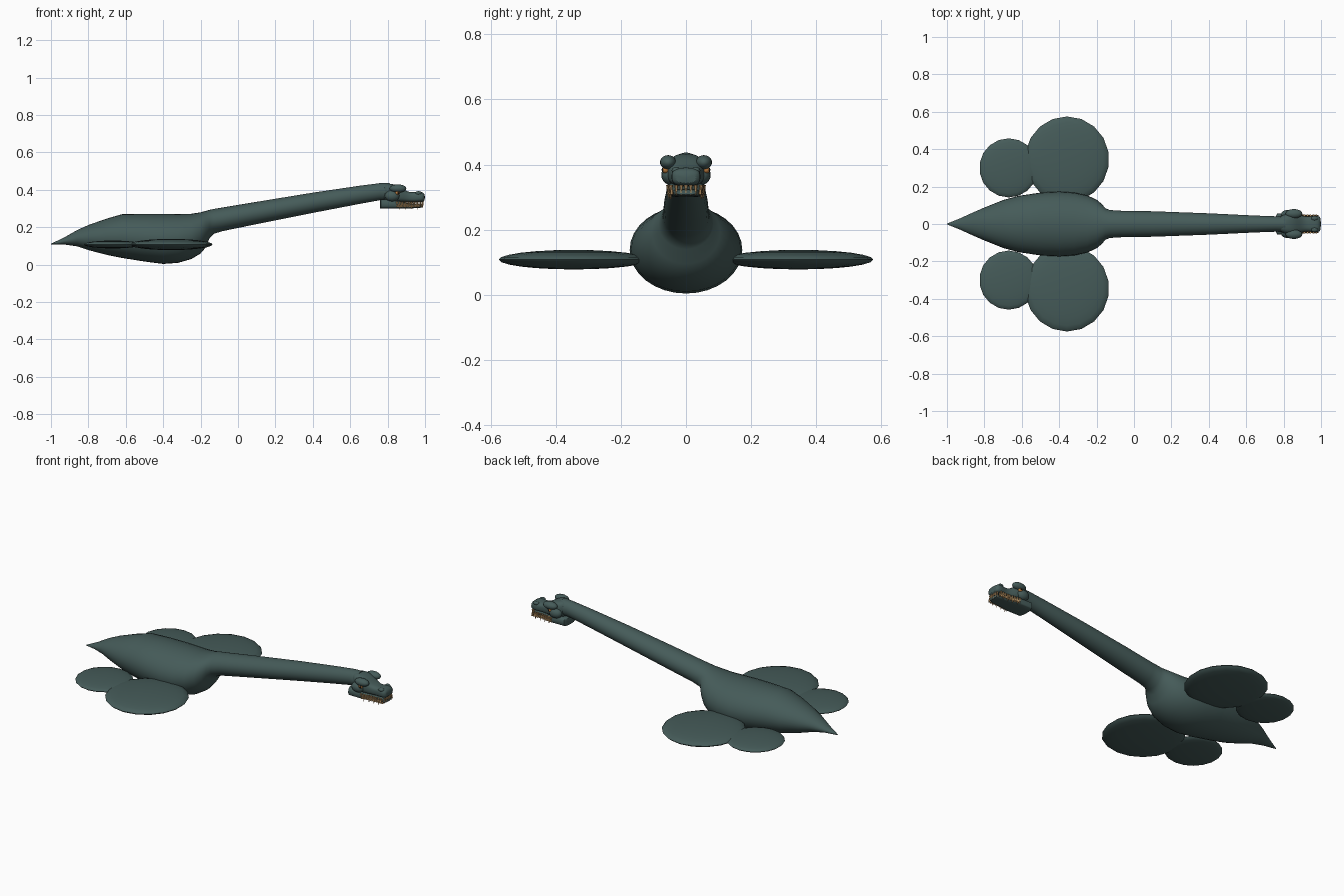
import bpy
import bmesh
from math import sin, cos, pi, copysign, radians

cube = bpy.data.objects.get("Cube")
if cube:
    bpy.data.objects.remove(cube, do_unlink=True)


def material(name, rgb):
    m = bpy.data.materials.new(name)
    m.use_nodes = True
    m.diffuse_color = (*rgb, 1)
    m.node_tree.nodes["Principled BSDF"].inputs["Base Color"].default_value = (*rgb, 1)
    return m


SKIN = material("dark teal skin", (0.06, 0.105, 0.1))
TOOTH = material("tan tooth", (0.55, 0.33, 0.14))
EYE = material("amber eye", (0.5, 0.2, 0.05))
PUPIL = material("black pupil", (0.01, 0.01, 0.01))


def finish(name, bm, mat, angle=50):
    bmesh.ops.recalc_face_normals(bm, faces=bm.faces)
    mesh = bpy.data.meshes.new(name)
    bm.to_mesh(mesh)
    bm.free()
    ob = bpy.data.objects.new(name, mesh)
    bpy.context.collection.objects.link(ob)
    mesh.materials.append(mat)
    bpy.ops.object.select_all(action='DESELECT')
    ob.select_set(True)
    bpy.context.view_layer.objects.active = ob
    bpy.ops.object.shade_smooth_by_angle(angle=radians(angle))
    return ob


def loft(name, sections, power=1.0, sides=32, smooth=0):
    """Skin rings along x; each section is x, bottom z, top z, half width."""
    bm = bmesh.new()
    rings = []
    for x, low, high, half in sections:
        ring = []
        for i in range(sides):
            a = 2 * pi * i / sides
            c, s = cos(a), sin(a)
            y = copysign(abs(c) ** power, c) * half
            z = (low + high) / 2 + copysign(abs(s) ** power, s) * (high - low) / 2
            ring.append(bm.verts.new((x, y, z)))
        rings.append(ring)
    for a, b in zip(rings, rings[1:]):
        for i in range(sides):
            j = (i + 1) % sides
            bm.faces.new((a[i], a[j], b[j], b[i]))
    bm.faces.new(rings[0])
    bm.faces.new(rings[-1])
    ob = finish(name, bm, SKIN)
    if smooth:
        ob.modifiers.new("rounding", 'SUBSURF').levels = smooth
        ob.modifiers["rounding"].render_levels = smooth
    return ob


def ellipsoid(name, centre, radii, mat, segments=16, rings=10):
    bm = bmesh.new()
    bmesh.ops.create_uvsphere(bm, u_segments=segments, v_segments=rings, radius=1)
    bmesh.ops.scale(bm, vec=radii, verts=bm.verts)
    bmesh.ops.translate(bm, vec=centre, verts=bm.verts)
    return finish(name, bm, mat, 80)


# Body tapering to a pointed tail, running into the long neck
loft("body_and_neck", [
    (-1.0, .109, .112, .002), (-.93, .108, .145, .03), (-.86, .098, .185, .062),
    (-.8, .078, .212, .088), (-.7, .052, .247, .128), (-.62, .036, .27, .15),
    (-.5, .017, .272, .168), (-.4, .004, .272, .173), (-.32, .01, .271, .168),
    (-.25, .03, .272, .153), (-.2, .06, .28, .13), (-.17, .095, .288, .105),
    (-.153, .14, .293, .084), (-.13, .165, .298, .075), (-.08, .18, .306, .071),
    (.1, .217, .336, .068), (.4, .277, .385, .057), (.65, .325, .422, .045),
    (.76, .345, .436, .041), (.81, .345, .437, .043)])

# Skull with a waist behind the wider nose
loft("skull", [
    (.77, .35, .43, .036), (.8, .335, .436, .05), (.84, .333, .43, .06),
    (.87, .333, .415, .056), (.9, .333, .393, .044), (.93, .333, .386, .038),
    (.96, .333, .392, .045), (.985, .335, .39, .045), (1.0, .342, .376, .036)],
    power=.7, sides=24, smooth=1)

# Lower jaw
loft("lower_jaw", [
    (.758, .302, .348, .04), (.765, .3, .35, .056), (.85, .3, .345, .056),
    (.92, .301, .325, .042), (.97, .303, .325, .04), (.99, .308, .323, .03)],
    power=.5, sides=24)

for side, label in ((1, "left"), (-1, "right")):
    # Flippers
    ellipsoid(label + "_front_flipper", (-.358, side * .345, .108),
              (.225, .23, .03), SKIN, 18, 12)
    ellipsoid(label + "_rear_flipper", (-.67, side * .3, .108),
              (.157, .158, .021), SKIN, 18, 12)

    # Brow ridge, cheek, nostril bump and eye
    ellipsoid(label + "_brow", (.855, side * .055, .407), (.045, .025, .022), SKIN)
    ellipsoid(label + "_cheek", (.825, side * .048, .368), (.04, .028, .03), SKIN)
    ellipsoid(label + "_nostril", (.965, side * .03, .382), (.018, .014, .011), SKIN)
    ellipsoid(label + "_eye", (.852, side * .062, .384), (.013, .012, .011), EYE)
    ellipsoid(label + "_pupil", (.855, side * .071, .384), (.005, .004, .006), PUPIL)

# Teeth hanging from the upper jaw and standing in the lower jaw
bm = bmesh.new()


def tooth(x, y, root, tip):
    made = bmesh.ops.create_cone(bm, cap_ends=True, segments=6, radius1=.006,
                                 radius2=.001, depth=abs(tip - root))
    for v in made["verts"]:
        v.co.z *= copysign(1, tip - root)
        v.co += type(v.co)((x, y, (root + tip) / 2))


for side in (1, -1):
    for i in range(9):
        x = .85 + .0155 * i
        y = side * (.055 - .009 * min(i, 4) / 4)
        tooth(x, y, .337, .295 if i % 2 else .305)
        tooth(x + .008, y * .95, .308, .334)
for i in range(5):
    tooth(.988, -.03 + .015 * i, .337, .305)
finish("teeth", bm, TOOTH, 40)
